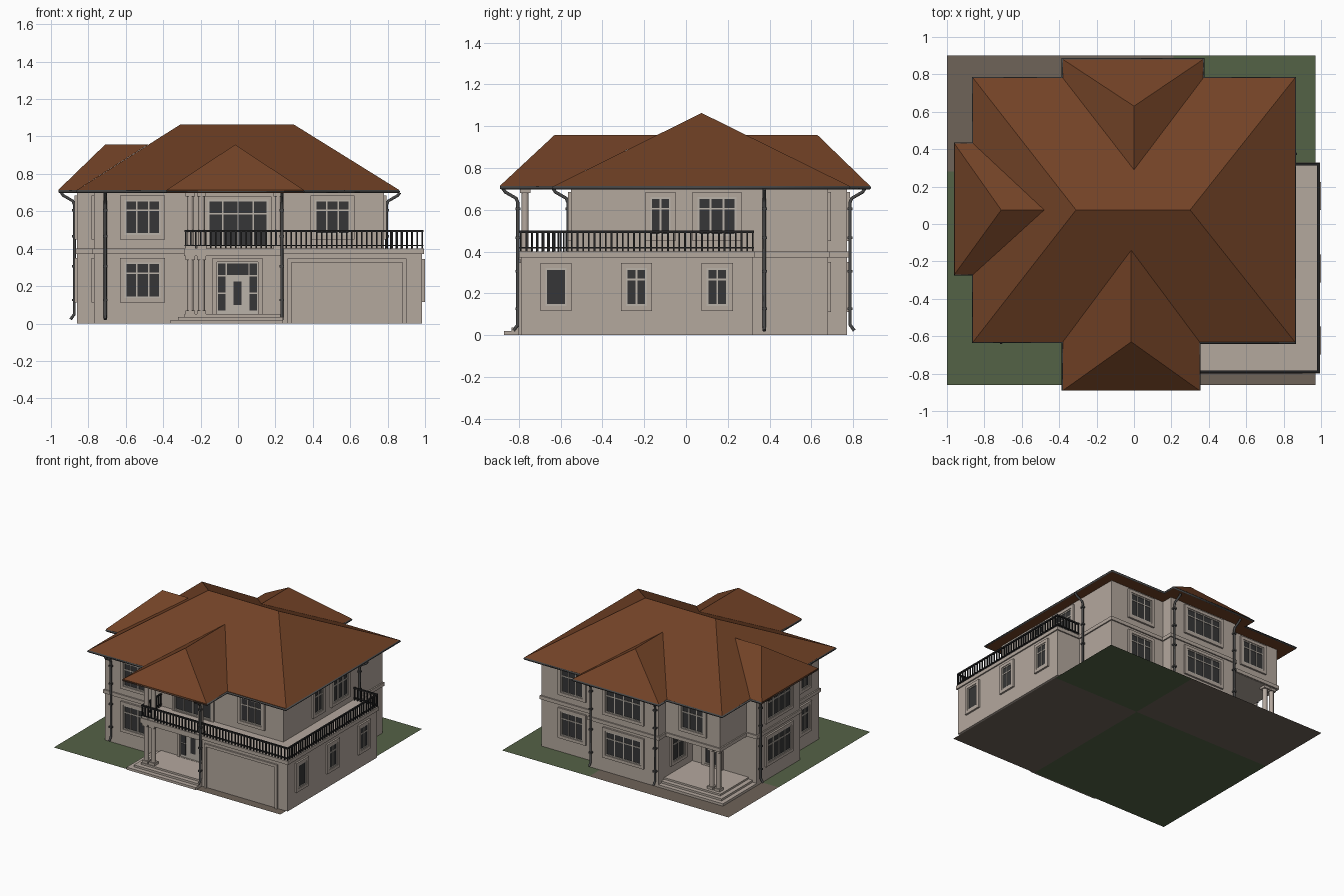
import bpy, bmesh

if "Cube" in bpy.data.objects:
    bpy.data.objects.remove(bpy.data.objects["Cube"])

# ---------- materials ----------
def material(name, r, g, b):
    lin = lambda c: ((c / 255 + 0.055) / 1.055) ** 2.4 if c > 10 else c / 255 / 12.92
    m = bpy.data.materials.new(name)
    m.diffuse_color = (lin(r), lin(g), lin(b), 1)
    m.use_nodes = True
    m.node_tree.nodes["Principled BSDF"].inputs["Base Color"].default_value = m.diffuse_color
    return m

WALL = material("wall_render", 180, 168, 158)
FRAME = material("window_frame", 186, 178, 168)
GLASS = material("dark_glass", 54, 54, 55)
ROOF = material("roof_tiles", 114, 66, 38)
METAL = material("gutter_metal", 72, 72, 72)
RAIL = material("railing_black", 36, 36, 37)
GRASS = material("grass", 84, 98, 70)
PAVING = material("paving", 110, 99, 89)

# ---------- helpers ----------
def finish(name, bm, mats):
    me = bpy.data.meshes.new(name)
    bmesh.ops.recalc_face_normals(bm, faces=bm.faces)
    bm.to_mesh(me)
    bm.free()
    for m in mats:
        me.materials.append(m)
    ob = bpy.data.objects.new(name, me)
    bpy.context.collection.objects.link(ob)
    return ob

def boxes(name, parts):
    """parts: list of ((x0, x1, y0, y1, z0, z1), material)"""
    bm, mats = bmesh.new(), []
    for (x0, x1, y0, y1, z0, z1), mat in parts:
        if mat not in mats:
            mats.append(mat)
        v = [bm.verts.new((x, y, z)) for x in (x0, x1) for y in (y0, y1) for z in (z0, z1)]
        for q in ((0, 1, 3, 2), (4, 6, 7, 5), (0, 4, 5, 1), (2, 3, 7, 6), (0, 2, 6, 4), (1, 5, 7, 3)):
            bm.faces.new([v[i] for i in q]).material_index = mats.index(mat)
    return finish(name, bm, mats)

def facing(side, plane, u0, u1, z0, z1, d0, d1):
    """box lying on a wall plane, d = distance out from the wall"""
    s = 1 if side in ("right", "back") else -1
    a, b = sorted((plane + s * d0, plane + s * d1))
    return (a, b, u0, u1, z0, z1) if side in ("left", "right") else (u0, u1, a, b, z0, z1)

def ring(side, plane, u0, u1, z0, z1, w, depth, mat):
    spans = ((u0, u0 + w, z0, z1), (u1 - w, u1, z0, z1),
             (u0 + w, u1 - w, z0, z0 + w), (u0 + w, u1 - w, z1 - w, z1))
    return [(facing(side, plane, *s, -0.005, depth), mat) for s in spans]

def window(name, side, plane, u, width, z0, z1, cols=3, transom=True, edge=0.024):
    u0, u1 = u - width / 2, u + width / 2
    p = ring(side, plane, u0, u1, z0, z1, edge, 0.014, WALL)
    u0, u1, z0, z1 = u0 + edge, u1 - edge, z0 + edge, z1 - edge
    p += ring(side, plane, u0, u1, z0, z1, 0.009, 0.009, FRAME)
    p.append((facing(side, plane, u0, u1, z0, z1, -0.004, 0.004), GLASS))
    for i in range(1, cols):
        c = u0 + (u1 - u0) * i / cols
        p.append((facing(side, plane, c - .004, c + .004, z0, z1, 0, 0.008), FRAME))
    if transom:
        t = z0 + (z1 - z0) * 0.7
        p.append((facing(side, plane, u0, u1, t - .004, t + .004, 0, 0.008), FRAME))
    boxes(name, p)

def tube(name, pts, radius, mat, cyclic=False, res=1):
    cu = bpy.data.curves.new(name, 'CURVE')
    cu.dimensions = '3D'
    cu.bevel_depth, cu.bevel_resolution = radius, res
    cu.use_fill_caps = True
    sp = cu.splines.new('POLY')
    sp.points.add(len(pts) - 1)
    for q, co in zip(sp.points, pts):
        q.co = (*co, 1)
    sp.use_cyclic_u = cyclic
    cu.materials.append(mat)
    bpy.context.collection.objects.link(bpy.data.objects.new(name, cu))

def column(name, x, y, z0, z1, r=0.018):
    tube(name, [(x, y, z0), (x, y, z1)], r, WALL, res=3)
    boxes(name + "_blocks", [((x - .025, x + .025, y - .025, y + .025, a, a + .02), WALL)
                             for a in (z0, z1 - .02)])

# ---------- ground, four alternating patches ----------
bm = bmesh.new()
gx, gy = (-1, 0.21, 0.97), (-0.86, 0.28, 0.90)
for i in range(2):
    for j in range(2):
        f = bm.faces.new([bm.verts.new((gx[a], gy[b], 0)) for a, b in
                          ((i, j), (i + 1, j), (i + 1, j + 1), (i, j + 1))])
        f.material_index = (i + j) % 2
finish("ground_patches", bm, [GRASS, PAVING])

# ---------- walls ----------
boxes("ground_floor_walls", [((-.77, .78, -.55, .35, .001, .38), WALL),
                             ((-.30, .78, .34, .68, .001, .38), WALL)])
boxes("upper_floor_walls", [((-.77, .78, -.55, .68, .37, .705), WALL)])
boxes("back_bay", [((-.30, .30, .60, .77, .001, .705), WALL)])
boxes("left_bay", [((-.86, -.70, -.19, .35, .001, .705), WALL)])
boxes("garage_walls", [((.24, .985, -.79, .32, .001, .38), WALL)])
boxes("terrace_slab", [((.24, .995, -.80, .33, .372, .40), WALL),
                       ((-.29, .24, -.80, -.54, .36, .40), WALL)])
boxes("storey_band", [((-.78, .77, -.56, .69, .372, .40), WALL),
                      ((.70, .79, .32, .69, .372, .40), WALL),
                      ((-.31, .31, .60, .78, .372, .40), WALL),
                      ((-.87, -.70, -.20, .36, .372, .40), WALL)])

# ---------- porches ----------
boxes("front_steps", [((-.36, .24, -.87, -.55, .001, .02), WALL),
                      ((-.32, .24, -.835, -.55, .001, .036), WALL),
                      ((-.285, .24, -.80, -.55, .001, .05), WALL)])
boxes("corner_porch_steps", [((-.86, -.30, .34, .77, .001, .02), WALL),
                             ((-.825, -.30, .34, .735, .001, .036), WALL),
                             ((-.79, -.30, .34, .70, .001, .05), WALL)])
for i, x in enumerate((-.255, -.195)):
    column(f"front_column_lower_{i}", x, -.77, .05, .36)
    column(f"front_column_upper_{i}", x, -.77, .40, .70)
column("front_column_upper_right", .215, -.77, .40, .70)
for i, x in enumerate((-.74, -.68)):
    column(f"corner_porch_column_{i}", x, .65, .05, .372)

# ---------- doors ----------
def fp(plane, *a):
    return facing("front", plane, *a)
door = ring("front", -.55, -.135, .13, .03, .35, .022, .014, WALL)
door += [(fp(-.55, -.113, .108, .05, .328, 0, .004), FRAME)]
door += [(fp(-.55, a, b, c, d, 0, .008), GLASS) for a, b, c, d in (
    (-.107, -.066, .26, .322), (-.06, .055, .26, .322), (.061, .102, .26, .322),
    (-.107, -.066, .165, .252), (.061, .102, .165, .252),
    (-.107, -.066, .07, .158), (.061, .102, .07, .158), (-.024, .02, .10, .225))]
boxes("entrance_door", door)
boxes("garage_door_surround", [(fp(-.79, .265, .285, .001, .325, 0, .012), WALL),
                               (fp(-.79, .88, .90, .001, .325, 0, .012), WALL),
                               (fp(-.79, .265, .90, .325, .347, 0, .012), WALL)])
window("balcony_doors", "front", -.55, 0, .36, .39, .68, cols=4, edge=.018)
window("porch_door", "back", .35, -.48, .18, .04, .34, cols=2)

# ---------- windows ----------
LOW, HIGH = (.112, .35), (.45, .685)
for tag, (z0, z1) in (("lower", LOW), ("upper", HIGH)):
    window(f"front_left_window_{tag}", "front", -.55, -.51, .24, z0, z1)
    window(f"back_bay_window_{tag}", "back", .77, 0, .36, z0, z1, cols=4)
    window(f"back_right_window_{tag}", "back", .68, .51, .24, z0, z1)
    window(f"left_bay_window_{tag}", "left", -.86, .08, .34, z0, z1, cols=4)
    window(f"left_window_{tag}", "left", -.77, -.37, .15, z0, z1, cols=2)
window("front_right_window", "front", -.55, .505, .235, *HIGH)
window("back_left_window", "back", .68, -.54, .24, *HIGH)
window("porch_side_window", "left", -.30, .53, .20, *LOW, cols=2)
window("terrace_window_small", "right", .78, -.122, .145, *HIGH, cols=2)
window("terrace_window_large", "right", .78, .148, .235, *HIGH)
for i, y in enumerate((-.622, -.237, .15)):
    window(f"garage_window_{i}", "right", .985, y, .15, .115, .345,
           cols=1 if i == 0 else 2, transom=i > 0)

# ---------- roof ----------
EAVE, LOWER = .715, .70

def hip(name, eave, ridge, caps):
    """eave: 4 corners in order, ridge: 2 points, caps: closed end triangles"""
    bm = bmesh.new()
    e = [bm.verts.new((x, y, EAVE)) for x, y in eave]
    lo = [bm.verts.new((x, y, LOWER)) for x, y in eave]
    r = [bm.verts.new(p) for p in ridge]
    bm.faces.new((e[0], e[1], r[0]))
    bm.faces.new((e[1], e[2], r[1], r[0]))
    bm.faces.new((e[3], e[0], r[0], r[1]))
    if caps:
        bm.faces.new((e[2], e[3], r[1]))
    else:
        bm.faces.new((e[3], e[2], r[1]))
    for i in range(4):
        bm.faces.new((e[i], lo[i], lo[i - 1], e[i - 1]))
    bm.faces.new(lo)
    finish(name, bm, [ROOF])

hip("main_roof", [(-.86, .78), (-.86, -.63), (.86, -.63), (.86, .78)],
    [(-.31, .075, 1.063), (.30, .075, 1.063)], True)
hip("front_wing_roof", [(-.38, -.89), (.35, -.89), (.35, -.63), (-.38, -.63)],
    [(-.015, -.63, .957), (-.015, -.14, .957)], False)
hip("back_wing_roof", [(.37, .88), (-.38, .88), (-.38, .78), (.37, .78)],
    [(0, .63, .957), (0, .285, .957)], False)
hip("left_wing_roof", [(-.96, .43), (-.96, -.27), (-.86, -.27), (-.86, .43)],
    [(-.71, .075, .957), (-.48, .075, .957)], False)

# ---------- gutter and downpipes ----------
outline = [(-.86, -.63), (-.38, -.63), (-.38, -.885), (.35, -.885), (.35, -.635), (.86, -.635),
           (.86, .78), (.37, .78), (.37, .88), (-.38, .88), (-.38, .78), (-.86, .78),
           (-.86, .43), (-.955, .43), (-.955, -.27), (-.86, -.27)]
tube("gutter", [(x, y, .706) for x, y in outline], .009, METAL, cyclic=True, res=0)

pipes = [(-.71, -.565, 0, -1), (.235, -.805, 0, -1), (-.875, .32, -1, 0), (.795, .375, 1, 0),
         (-.28, .785, 0, 1), (.28, .785, 0, 1)]
for i, (x, y, dx, dy) in enumerate(pipes):
    at = lambda d, z: (x + dx * d, y + dy * d, z)
    tube(f"downpipe_{i}", [at(.07, .70), at(.06, .685), at(.008, .655), at(0, .635),
                           at(0, .05), at(.02, .022)], .009, METAL)
    boxes(f"downpipe_clips_{i}", [((x - .012, x + .012, y - .012, y + .012, z, z + .012), METAL)
                                  for z in (.12, .30, .46, .60)])

# ---------- terrace railing ----------
path = [(-.28, -.56), (-.28, -.79), (.985, -.79), (.985, .32), (.79, .32)]
parts = []
for (xa, ya), (xb, yb) in zip(path, path[1:]):
    for z, h in ((.415, .006), (.49, .011)):
        parts.append(((min(xa, xb) - .006, max(xa, xb) + .006,
                       min(ya, yb) - .006, max(ya, yb) + .006, z, z + h), RAIL))
    n = round((abs(xb - xa) + abs(yb - ya)) / .027)
    for k in range(n + 1):
        x, y = xa + (xb - xa) * k / n, ya + (yb - ya) * k / n
        parts.append(((x - .004, x + .004, y - .004, y + .004, .40, .492), RAIL))
boxes("terrace_railing", parts)
